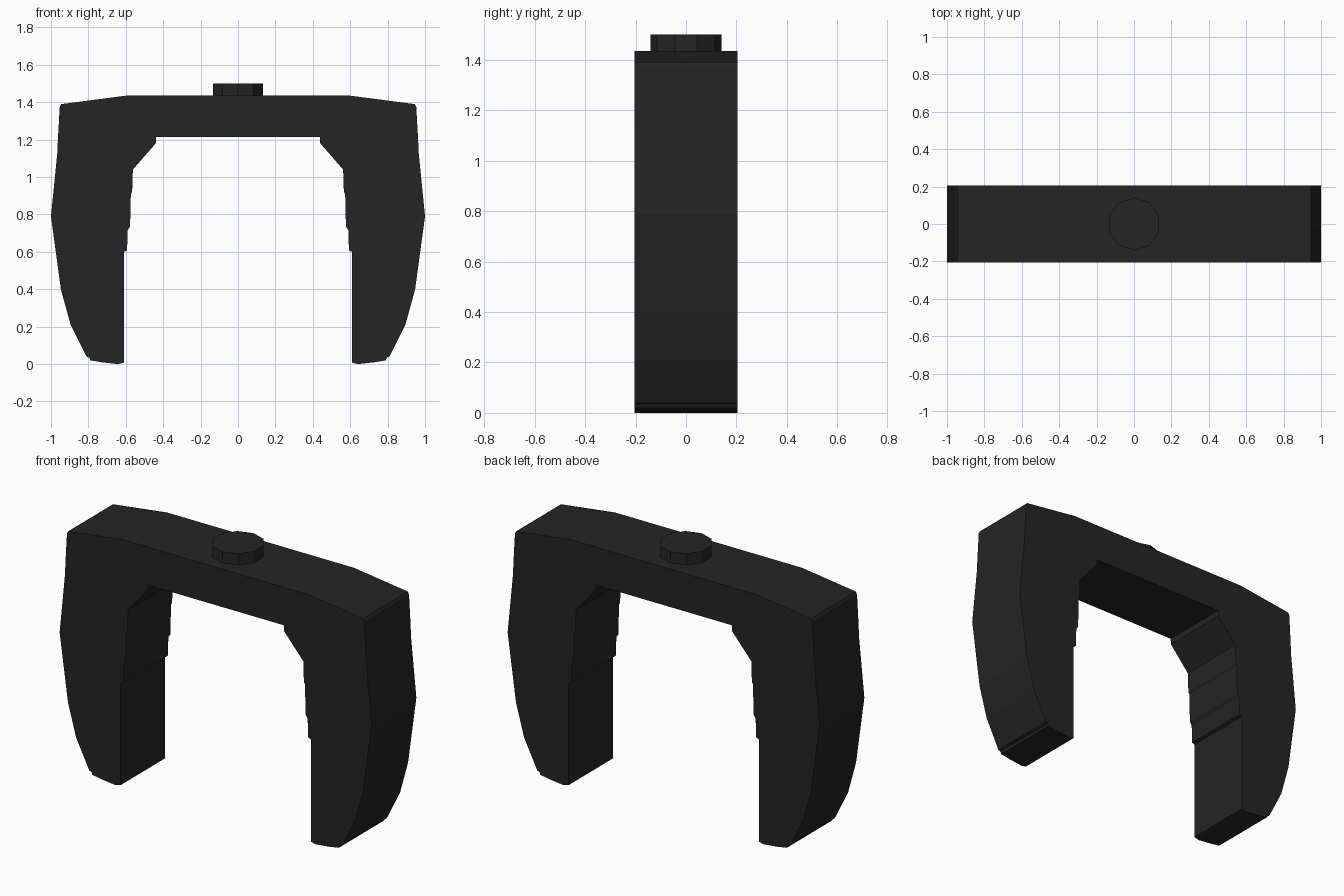
import bpy, bmesh, math
from mathutils import Matrix

if "Cube" in bpy.data.objects:
    bpy.data.objects.remove(bpy.data.objects["Cube"])

black = bpy.data.materials.new("matte black")
black.diffuse_color = (0.018, 0.018, 0.018, 1)
black.use_nodes = True
black.node_tree.nodes["Principled BSDF"].inputs["Base Color"].default_value = black.diffuse_color
HALF_DEPTH = 0.205


def make_object(name, bm):
    bmesh.ops.recalc_face_normals(bm, faces=bm.faces)
    mesh = bpy.data.meshes.new(name)
    bm.to_mesh(mesh)
    bm.free()
    mesh.materials.append(black)
    obj = bpy.data.objects.new(name, mesh)
    bpy.context.collection.objects.link(obj)
    return obj


# Arched clamp body: right half outline (x, z), mirrored and extruded along y
half = [
    (0.60, 1.435), (0.945, 1.39), (0.953, 1.375), (0.963, 1.20), (0.966, 1.13),
    (1.00, 0.79), (0.947, 0.40), (0.895, 0.21), (0.81, 0.04), (0.795, 0.035),
    (0.79, 0.02), (0.73, 0.01), (0.64, 0.0), (0.61, 0.008), (0.61, 0.60),
    (0.593, 0.607), (0.59, 0.715), (0.577, 0.735), (0.573, 0.91), (0.566, 0.92),
    (0.562, 1.04), (0.44, 1.18), (0.437, 1.215),
]
outline = half + [(-x, z) for x, z in reversed(half)]
bm = bmesh.new()
face = bm.faces.new([bm.verts.new((x, -HALF_DEPTH, z)) for x, z in outline])
ext = bmesh.ops.extrude_face_region(bm, geom=[face], use_keep_orig=True)
bmesh.ops.translate(bm, vec=(0, 2 * HALF_DEPTH, 0),
                    verts=[v for v in ext["geom"] if isinstance(v, bmesh.types.BMVert)])
bmesh.ops.triangulate(bm, faces=[f for f in bm.faces if len(f.verts) > 4])
make_object("clamp_body", bm)

# Ten-sided button on top
bm = bmesh.new()
bmesh.ops.create_cone(bm, cap_ends=True, segments=10, radius1=0.141, radius2=0.141,
                      depth=0.08,
                      matrix=Matrix.Translation((0, 0, 1.46)))
# Turn it so that corners point to the front and back
if max(v.co.y for v in bm.verts) < 0.14:
    bmesh.ops.rotate(bm, verts=bm.verts, matrix=Matrix.Rotation(math.pi / 10, 3, "Z"))
make_object("top_button", bm)
